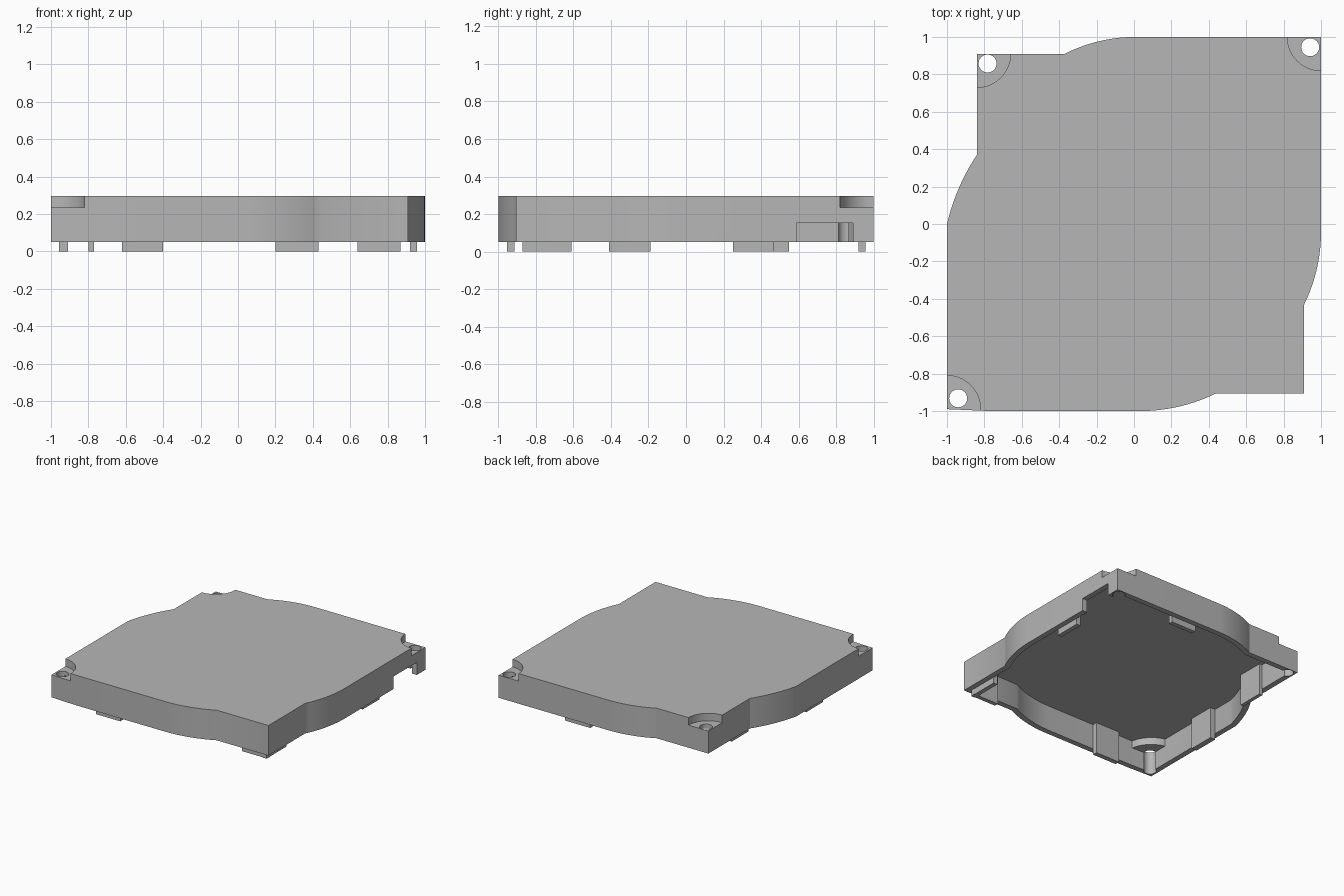
import bpy, bmesh, math
from mathutils import Vector

if "Cube" in bpy.data.objects:
    bpy.data.objects.remove(bpy.data.objects["Cube"])

WALL, RIM, CEILING, TOP = 0.045, 0.05, 0.26, 0.297

grey = bpy.data.materials.new("plain grey")
grey.use_nodes = True
grey.diffuse_color = (0.47, 0.47, 0.47, 1)
grey.node_tree.nodes["Principled BSDF"].inputs["Base Color"].default_value = (0.47, 0.47, 0.47, 1)


def prism(name, points, z0, z1):
    """Upright solid over a counter-clockwise outline."""
    bm = bmesh.new()
    face = bm.faces.new([bm.verts.new((p[0], p[1], z0)) for p in points])
    moved = bmesh.ops.extrude_face_region(bm, geom=[face])["geom"]
    bmesh.ops.translate(bm, vec=(0, 0, z1 - z0),
                        verts=[v for v in moved if isinstance(v, bmesh.types.BMVert)])
    bmesh.ops.recalc_face_normals(bm, faces=bm.faces)
    mesh = bpy.data.meshes.new(name)
    bm.to_mesh(mesh)
    bm.free()
    mesh.materials.append(grey)
    obj = bpy.data.objects.new(name, mesh)
    bpy.context.collection.objects.link(obj)
    return obj


def box(name, x0, x1, y0, y1, z0, z1):
    return prism(name, [(x0, y0), (x1, y0), (x1, y1), (x0, y1)], z0, z1)


def disc(name, centre, radius, z0, z1, sides=48):
    turn = [2 * math.pi * i / sides for i in range(sides)]
    return prism(name, [(centre[0] + radius * math.cos(a),
                         centre[1] + radius * math.sin(a)) for a in turn], z0, z1)


def cut(target, cutter):
    """Subtract the cutter from the target, then discard it."""
    cutter.hide_render = True
    mod = target.modifiers.new("cut", "BOOLEAN")
    mod.operation, mod.solver, mod.object = "DIFFERENCE", "EXACT", cutter
    bpy.context.view_layer.update()
    result = target.evaluated_get(bpy.context.evaluated_depsgraph_get())
    mesh = bpy.data.meshes.new_from_object(result)
    target.modifiers.clear()
    target.data = mesh
    bpy.data.objects.remove(cutter)


def arc(p, q, rise, steps=10):
    """Points of a shallow arc from p to q, bulging to the right of travel."""
    p, q = Vector(p), Vector(q)
    half = (q - p).length / 2
    along = (q - p).normalized()
    out = Vector((along.y, -along.x))
    radius = (half * half + rise * rise) / (2 * rise)
    centre = (p + q) / 2 + out * (rise - radius)
    sweep = math.asin(half / radius)
    angles = [sweep * (2 * i / steps - 1) for i in range(steps + 1)]
    return [centre + radius * (out * math.cos(a) + along * math.sin(a)) for a in angles]


def inset(points, distance):
    """Mitred inward offset of a counter-clockwise outline."""
    result = []
    for i, p in enumerate(points):
        a = (p - points[i - 1]).normalized()
        b = (points[(i + 1) % len(points)] - p).normalized()
        na, nb = Vector((-a.y, a.x)), Vector((-b.y, b.x))
        result.append(p + (na + nb) * distance / (1 + na.dot(nb)))
    return result


# Outline with four curved shoulders
outline = [Vector((-1, -0.99)), Vector((-0.77, -1))]
outline += arc((0.05, -1), (0.44, -0.905), 0.022)
outline += [Vector((0.91, -0.905))]
outline += arc((0.91, -0.43), (1, -0.05), 0.022)
outline += [Vector((1, 1))]
outline += arc((0, 1), (-0.37, 0.91), 0.022)
outline += [Vector((-0.84, 0.91))]
outline += arc((-0.84, 0.37), (-1, 0), 0.018)

# Corner pockets: corner position and screw hole position
corners = [((-1, -0.99), (-0.94, -0.932)),
           ((1, 1), (0.942, 0.945)),
           ((-0.84, 0.91), (-0.783, 0.858))]

# Hollow space, leaving a thickened seat under each pocket
cavity = prism("cavity", inset(outline, WALL), -0.1, CEILING)
for corner, hole in corners:
    cut(cavity, disc("seat_gap", corner, 0.22, 0.2, 0.4))

# Cover shell
cover = prism("cover_shell", outline, RIM, TOP)
cut(cover, cavity)
for corner, hole in corners:
    cut(cover, disc("pocket", corner, 0.18, 0.235, 0.4))
    cut(cover, disc("screw_hole", hole, 0.048, -0.1, 0.4, 32))

# Cable opening in the side wall
cut(cover, box("opening", 0.9, 1.1, 0.59, 0.89, -0.1, 0.153))

# Locating tabs standing inside the walls and projecting below the rim
tabs = {"front_tab": (-0.62, -0.40, -0.955, -0.915),
        "front_corner_tab": (0.64, 0.87, -0.865, -0.83),
        "side_corner_tab": (0.83, 0.867, -0.87, -0.61),
        "left_tab": (0.92, 0.957, 0.25, 0.47),
        "back_tab": (0.20, 0.43, 0.92, 0.957),
        "right_back_tab": (-0.80, -0.77, 0.33, 0.55),
        "right_front_tab": (-0.957, -0.91, -0.41, -0.19)}
parts = [cover]
for name, (x0, x1, y0, y1) in tabs.items():
    parts.append(box(name, x0, x1, y0, y1, 0, CEILING + 0.005))

# Smooth curved walls, keeping edges sharp
bpy.ops.object.select_all(action="DESELECT")
for part in parts:
    part.select_set(True)
bpy.context.view_layer.objects.active = cover
bpy.ops.object.shade_smooth_by_angle(angle=math.radians(25))
